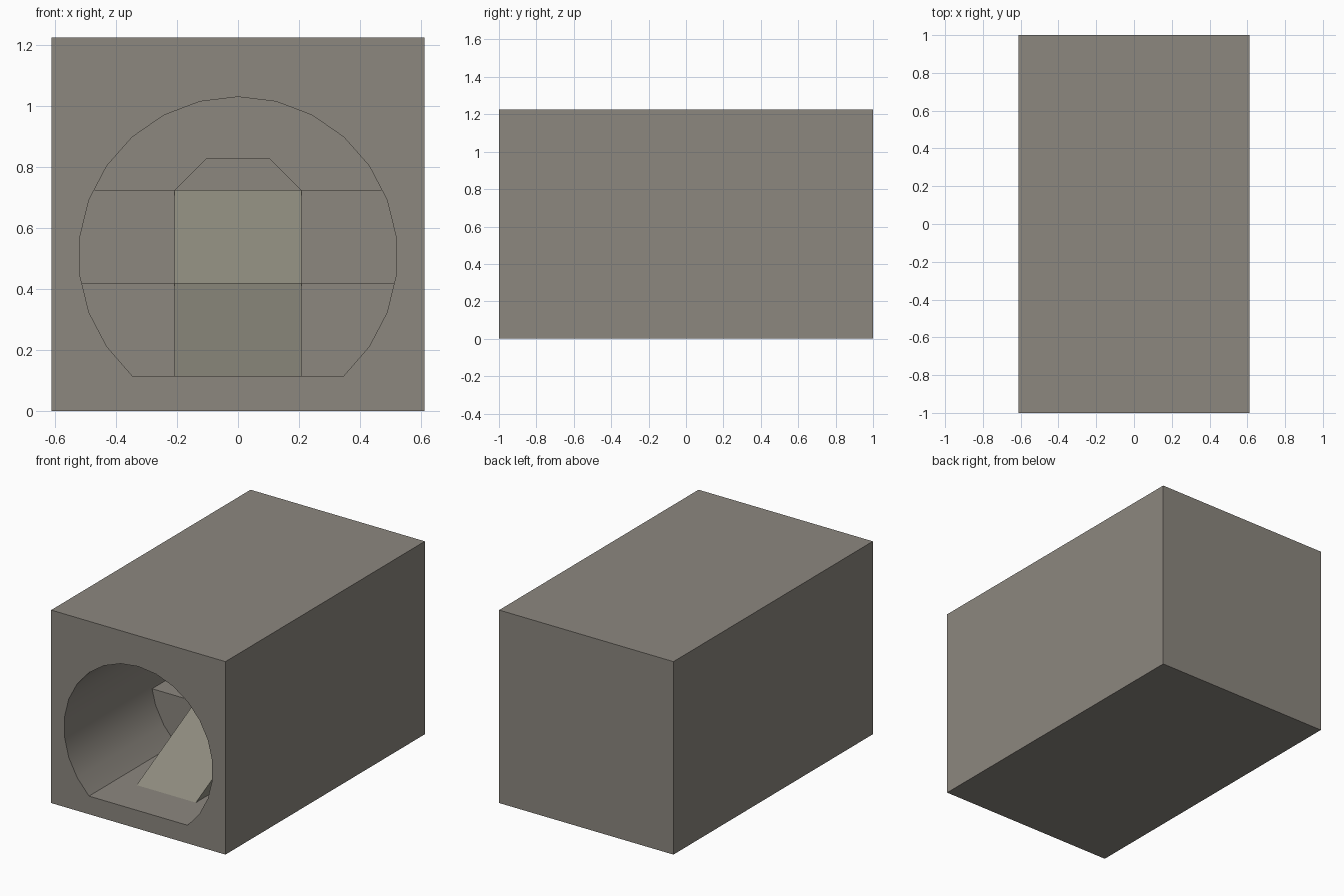
import bpy, bmesh, math

if "Cube" in bpy.data.objects:
    bpy.data.objects.remove(bpy.data.objects["Cube"])

HALF_W, HEIGHT, FLOOR = 0.612, 1.225, 0.115
CZ, R, SIDES = 0.508, 0.5225, 26
STEP = 0.305


def material(name, rgb):
    m = bpy.data.materials.new(name)
    m.diffuse_color = (*rgb, 1)
    m.use_nodes = True
    m.node_tree.nodes["Principled BSDF"].inputs["Base Color"].default_value = m.diffuse_color
    return m


STONE = material("warm grey stone", (0.262, 0.242, 0.212))
RAMP = material("pale olive ramp", (0.268, 0.258, 0.208))


def make(name, bm, mat, smooth=False):
    bmesh.ops.recalc_face_normals(bm, faces=bm.faces[:])
    me = bpy.data.meshes.new(name)
    bm.to_mesh(me)
    bm.free()
    me.materials.append(mat)
    ob = bpy.data.objects.new(name, me)
    bpy.context.collection.objects.link(ob)
    if smooth:
        bpy.context.view_layer.objects.active = ob
        ob.select_set(True)
        bpy.ops.object.shade_smooth_by_angle(angle=math.radians(30))
        ob.select_set(False)
    return ob


def prism(name, pts, axis, a, b, mat):
    """Extrude a closed profile from a to b: (x,z) along y, or (y,z) along x."""
    bm = bmesh.new()
    place = (lambda p, t: (p[0], t, p[1])) if axis == "y" else (lambda p, t: (t, p[0], p[1]))
    lo = [bm.verts.new(place(p, a)) for p in pts]
    hi = [bm.verts.new(place(p, b)) for p in pts]
    bm.faces.new(lo)
    bm.faces.new(hi)
    for i in range(len(pts)):
        j = (i + 1) % len(pts)
        bm.faces.new((lo[i], lo[j], hi[j], hi[i]))
    return make(name, bm, mat)


# Tunnel outline: 26-sided circle with its bottom cut flat at the floor
def ring_point(k):
    a = 2 * math.pi * k / SIDES
    return (R * math.sin(a), CZ + R * math.cos(a))


outline = [ring_point(k) for k in range(-10, 11)]
outline[0] = (outline[0][0], FLOOR)
outline[-1] = (outline[-1][0], FLOOR)


def outline_below(level):
    """Part of the tunnel outline under a given height."""
    out = []
    for i, p in enumerate(outline):
        q = outline[(i + 1) % len(outline)]
        if p[1] <= level:
            out.append(p)
        if (p[1] - level) * (q[1] - level) < 0:
            t = (level - p[1]) / (q[1] - p[1])
            out.append((p[0] + t * (q[0] - p[0]), level))
    return out


# Block with a blind tunnel from the front
bm = bmesh.new()
corners = [(-HALF_W, 0), (HALF_W, 0), (HALF_W, HEIGHT), (-HALF_W, HEIGHT)]
front = [bm.verts.new((x, -1, z)) for x, z in corners]
back = [bm.verts.new((x, 1, z)) for x, z in corners]
mouth = [bm.verts.new((x, -1, z)) for x, z in outline]
end = [bm.verts.new((x, 0.998, z)) for x, z in outline]
rim = []
for loop, far in ((front, back), (mouth, end)):
    n = len(loop)
    for i in range(n):
        j = (i + 1) % n
        bm.faces.new((loop[i], loop[j], far[j], far[i]))
        rim.append(bm.edges.get((loop[i], loop[j])))
    bm.faces.new(far)
bmesh.ops.triangle_fill(bm, edges=rim, use_beauty=True)
make("tunnel_block", bm, STONE, smooth=True)

# Two raised levels inside, each with a centre ramp
for n, (y, run) in enumerate(((-0.13, 0.59), (0.42, 0.32)), 1):
    base, top = FLOOR + (n - 1) * STEP, FLOOR + n * STEP
    prism(f"level_{n}", outline_below(top), "y", y, 0.996, STONE)
    prism(f"ramp_{n}", [(y - run, base), (y, base), (y, top)], "x", -0.208, 0.208, RAMP)

# Chamfered block on the upper level
TOP = FLOOR + 2 * STEP
prism("chamfered_block", [(-0.208, TOP), (0.208, TOP), (0.105, TOP + 0.103), (-0.105, TOP + 0.103)],
      "y", 0.75, 0.995, STONE)
